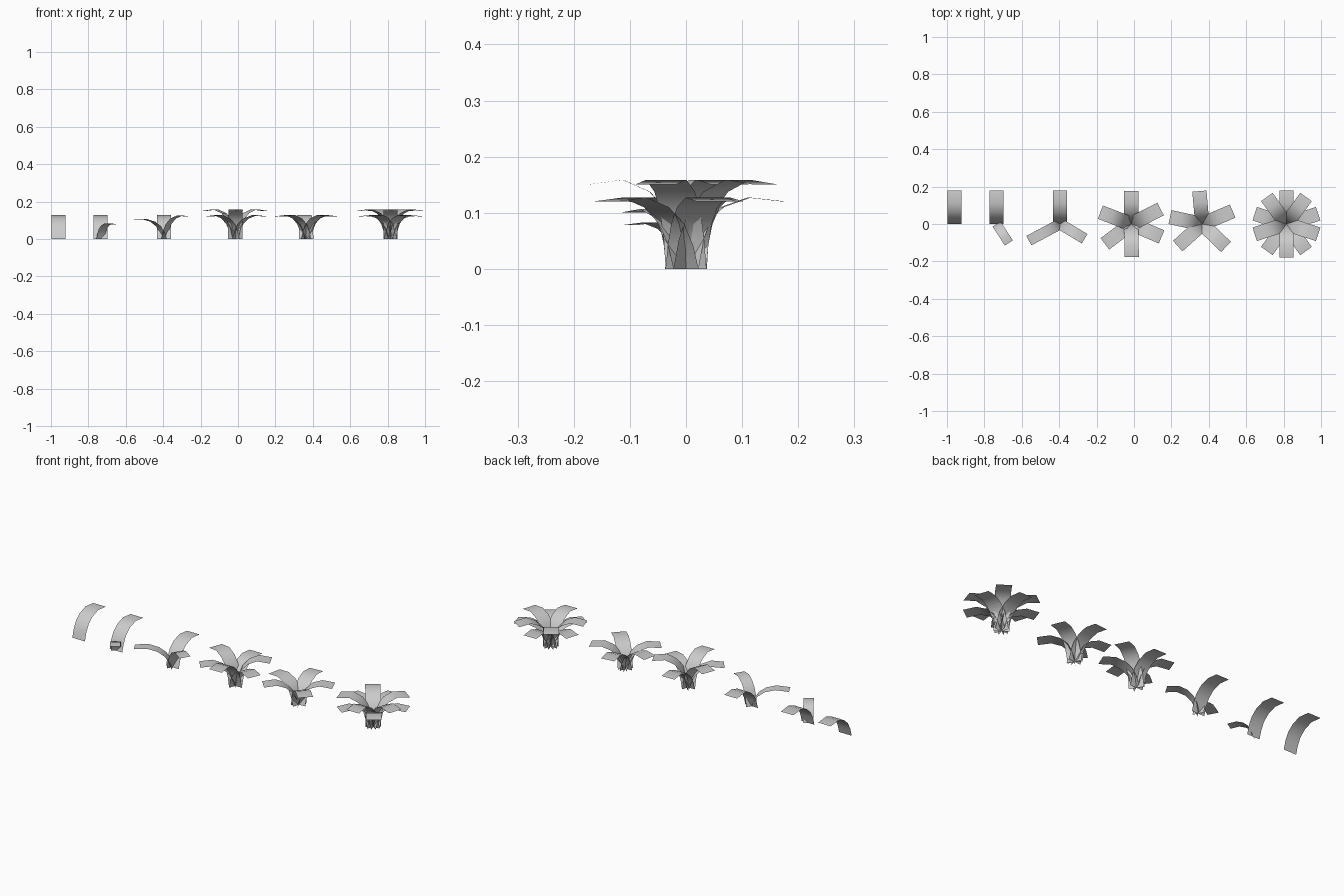
import bpy, bmesh, math

if "Cube" in bpy.data.objects:
    bpy.data.objects.remove(bpy.data.objects["Cube"])

# side profile of one arching leaf: (outward, up)
PROFILE = [(0, 0), (0.012, 0.042), (0.032, 0.08), (0.066, 0.11), (0.115, 0.127), (0.18, 0.12)]
HALF_WIDTH = 0.038


def add_leaf(bm, angle, length=1.0, height=1.0, width=1.0):
    """Curved strip leaning outward from the clump centre."""
    a = math.radians(angle)
    c, s = math.cos(a), math.sin(a)
    rows = []
    for r, z in PROFILE:
        row = []
        for side in (1, -1):
            u, v = r * length, side * HALF_WIDTH * width
            row.append(bm.verts.new((u * c - v * s, u * s + v * c, z * height)))
        rows.append(row)
    for p, q in zip(rows, rows[1:]):
        bm.faces.new((p[0], p[1], q[1], q[0])).smooth = True


def clump(name, x, leaves):
    bm = bmesh.new()
    for leaf in leaves:
        add_leaf(bm, *leaf)
    me = bpy.data.meshes.new(name)
    bm.to_mesh(me)
    bm.free()
    ob = bpy.data.objects.new(name, me)
    ob.location.x = x
    bpy.context.collection.objects.link(ob)


HIGH = 1.25  # taller inner ring of leaves

clump("single_leaf", -0.96, [(90,)])
clump("leaf_pair", -0.735, [(90,), (-57, 0.67, 0.65, 0.67)])
clump("three_leaf_clump", -0.395,
      [(90,), (208, 1.05, 0.84, 0.75), (-31, 0.85, 0.99, 0.77)])
clump("six_leaf_clump", -0.015,
      [(a, 0.98) for a in (90, 217, -23)] +
      [(a, 0.98, HIGH) for a in (-89, 27, 159)])
clump("five_leaf_clump", 0.365, [(a, 0.98) for a in (95, 23, -44, 222, 168)])
clump("ten_leaf_clump", 0.815,
      [(90 + 72 * i, 0.99) for i in range(5)] +
      [(-90 + 72 * i, 0.99, HIGH) for i in range(5)])
